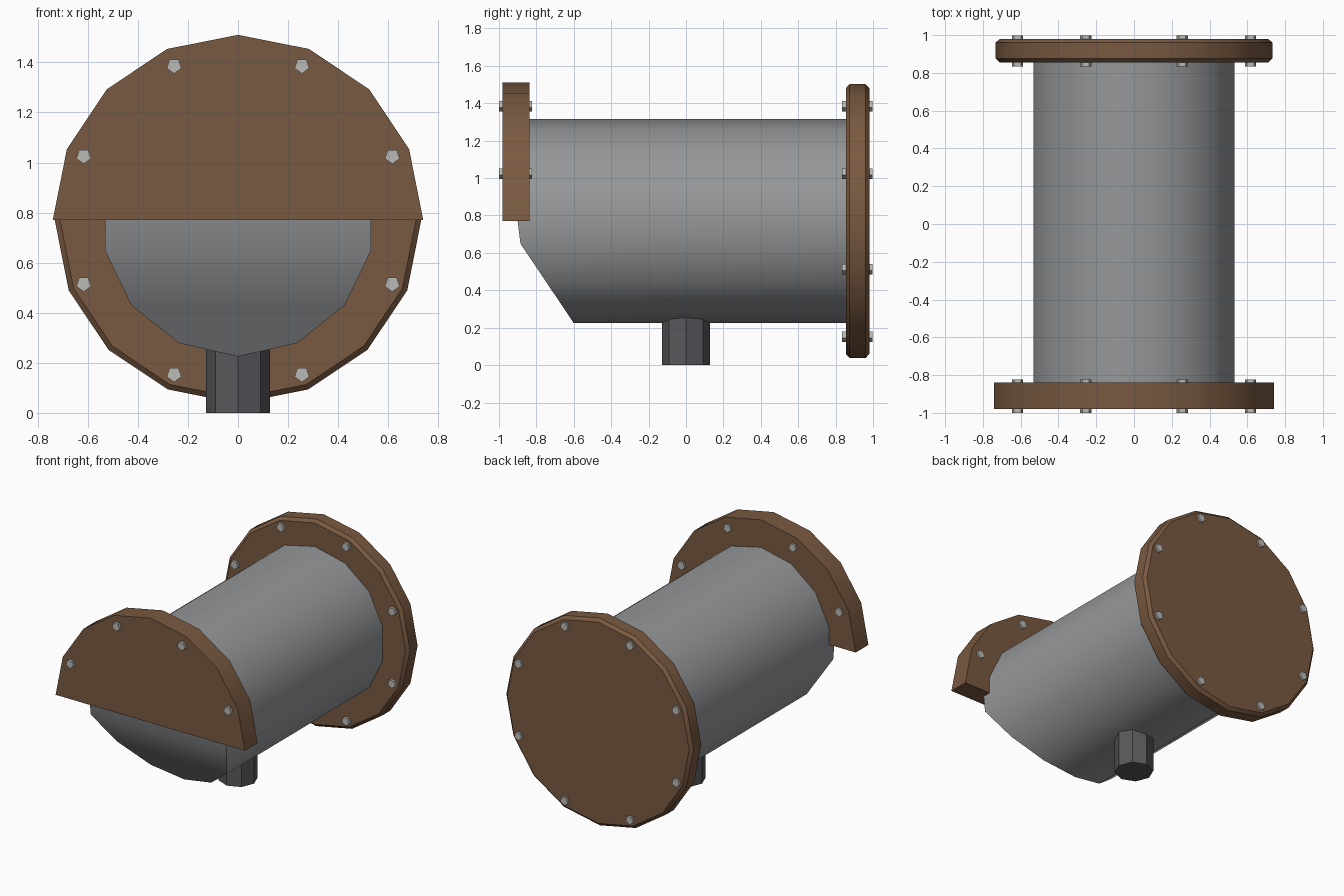
import bpy, bmesh, math

if "Cube" in bpy.data.objects:
    bpy.data.objects.remove(bpy.data.objects["Cube"])

AXIS_Z = 0.77  # height of the tube axis


def material(name, color):
    m = bpy.data.materials.new(name)
    m.diffuse_color = (*color, 1)
    m.use_nodes = True
    m.node_tree.nodes["Principled BSDF"].inputs["Base Color"].default_value = m.diffuse_color
    return m


brown = material("brown paint", (0.19, 0.10, 0.052))
grey = material("grey steel", (0.30, 0.31, 0.32))
dark = material("dark iron", (0.098, 0.098, 0.108))
light = material("light bolt metal", (0.49, 0.49, 0.47))


def finish(name, bm, mat, smooth=True):
    bmesh.ops.recalc_face_normals(bm, faces=bm.faces)
    mesh = bpy.data.meshes.new(name)
    bm.to_mesh(mesh)
    bm.free()
    mesh.materials.append(mat)
    obj = bpy.data.objects.new(name, mesh)
    bpy.context.collection.objects.link(obj)
    if smooth:
        bpy.ops.object.select_all(action='DESELECT')
        obj.select_set(True)
        bpy.context.view_layer.objects.active = obj
        bpy.ops.object.shade_smooth_by_angle(angle=math.radians(30))
    return obj


def ring(bm, points):
    return [bm.verts.new(p) for p in points]


def bridge(bm, a, b):
    n = len(a)
    for i in range(n):
        j = (i + 1) % n
        bm.faces.new((a[i], a[j], b[j], b[i]))


def circle(r, y, n, start=0.0, cx=0.0, cz=AXIS_Z, arc=math.tau, count=None):
    """Points around the y direction, starting at the top."""
    out = []
    for i in range(count or n):
        a = start + arc * i / n
        out.append((cx + r * math.sin(a), y, cz + r * math.cos(a)))
    return out


def lathe(name, profile, n, mat, smooth=True, **kw):
    bm = bmesh.new()
    rings = [ring(bm, circle(r, y, n, **kw)) for y, r in profile]
    for a, b in zip(rings, rings[1:]):
        bridge(bm, a, b)
    bm.faces.new(rings[0])
    bm.faces.new(rings[-1])
    return finish(name, bm, mat, smooth)


# Round back flange with chamfered rims
lathe("back_flange", [(0.855, 0.711), (0.875, 0.732), (0.96, 0.732), (0.98, 0.711)],
      16, brown)

# Half-round front flange
lathe("front_flange", [(-0.98, 0.74), (-0.838, 0.74)], 8, brown,
      start=-math.pi / 2, arc=math.pi, count=9)

# Tube with its lower front cut back at a slant
N, R = 14, 0.545


def front_y(z):
    if z < 0.66:
        return -0.60 - 0.285 * (z - 0.225) / 0.424
    return max(-0.92, -0.885 - 0.125 * (z - 0.649))


bm = bmesh.new()
back = ring(bm, circle(R, 0.9, N))
front = ring(bm, [(x, front_y(z), z) for x, _, z in circle(R, 0, N)])
bridge(bm, back, front)
bm.faces.new((front[0], front[1], front[N - 1]))
for i in range(1, N // 2 - 1):
    bm.faces.new((front[i], front[i + 1], front[N - i - 1], front[N - i]))
h = N // 2
bm.faces.new((front[h - 1], front[h], front[h + 1]))
bm.faces.new(back)
finish("tube", bm, grey)

# Octagonal drain pipe underneath
bm = bmesh.new()
rings = [ring(bm, [(0.127 * math.cos(math.tau * i / 8),
                    0.127 * math.sin(math.tau * i / 8), z) for i in range(8)])
         for z in (0.0, 0.30)]
bridge(bm, *rings)
for r in rings:
    bm.faces.new(r)
finish("drain_pipe", bm, dark, smooth=False)

# Five-sided bolts through both flanges
for i in range(8):
    a = math.radians(22.5 + 45 * i)
    cx, cz = 0.667 * math.sin(a), AXIS_Z + 0.667 * math.cos(a)
    spans = [("back_bolt", 0.835, 0.997)]
    if cz > AXIS_Z:
        spans.append(("front_bolt", -1.0, -0.823))
    for name, y0, y1 in spans:
        lathe(f"{name}_{i}", [(y0, 0.031), (y1, 0.031)], 5, light, smooth=False,
              start=math.pi, cx=cx, cz=cz)
